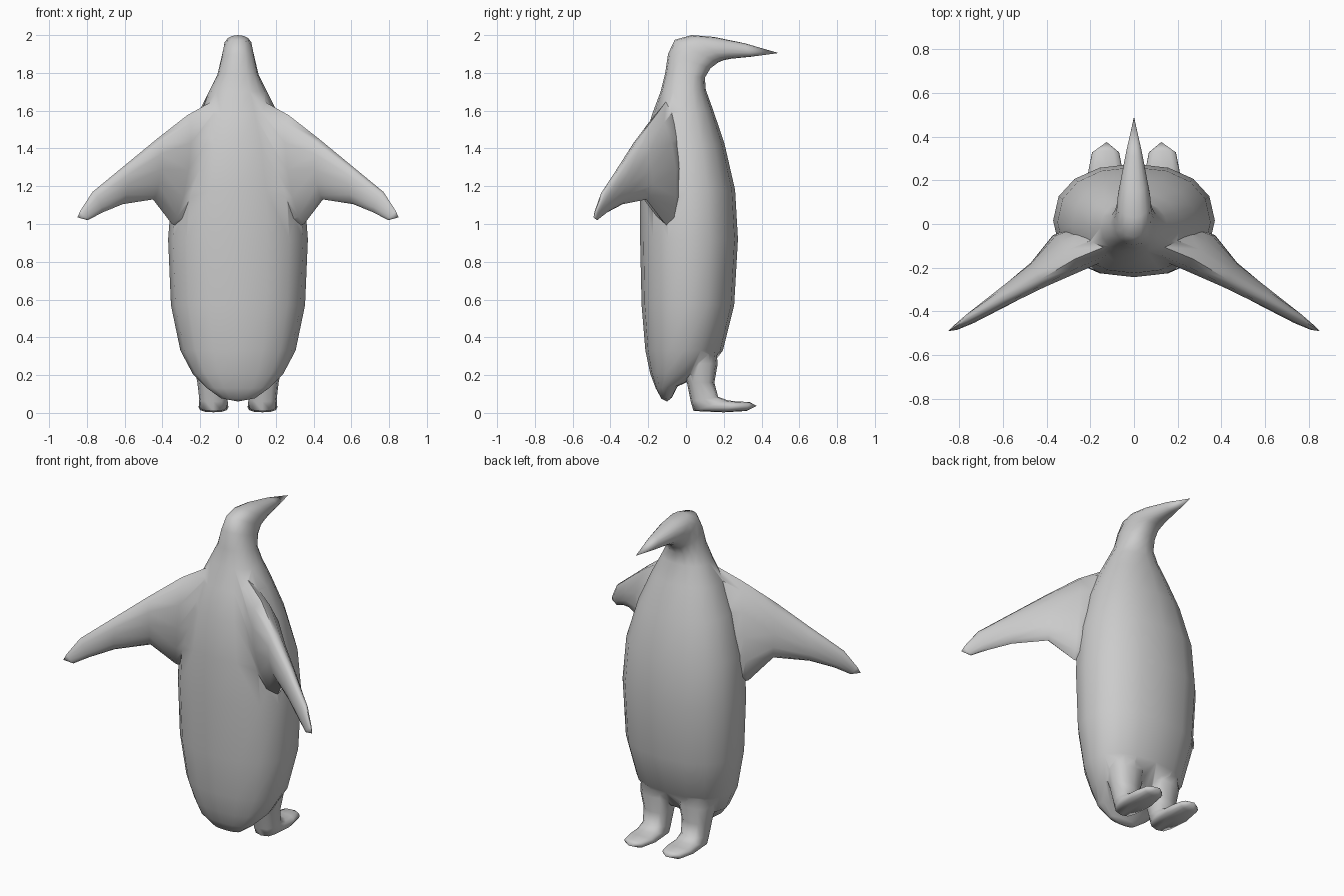
import bpy, bmesh, math
from mathutils import Vector

if "Cube" in bpy.data.objects:
    bpy.data.objects.remove(bpy.data.objects["Cube"])


def loft(name, start, rings, end, side=(1, 0, 0), power=2.0, n=16):
    """Skin through rings given as (edge point, opposite edge point, half width)."""
    bm = bmesh.new()
    side = Vector(side).normalized()
    loops = []
    for a, b, w in rings:
        a, b = Vector(a), Vector(b)
        mid, half = (a + b) / 2, (a - b) / 2
        loop = []
        for i in range(n):
            t = 2 * math.pi * i / n
            c, s = math.cos(t), math.sin(t)
            c = math.copysign(abs(c) ** (2 / power), c)
            s = math.copysign(abs(s) ** (2 / power), s)
            loop.append(bm.verts.new(mid + half * c + side * (w * s)))
        loops.append(loop)
    for p, q in zip(loops, loops[1:]):
        for i in range(n):
            j = (i + 1) % n
            bm.faces.new((p[i], p[j], q[j], q[i]))
    for point, loop in ((start, loops[0]), (end, loops[-1])):
        tip = bm.verts.new(point)
        for i in range(n):
            bm.faces.new((loop[i], loop[(i + 1) % n], tip))
    bmesh.ops.recalc_face_normals(bm, faces=bm.faces)
    mesh = bpy.data.meshes.new(name)
    bm.to_mesh(mesh)
    bm.free()
    obj = bpy.data.objects.new(name, mesh)
    bpy.context.collection.objects.link(obj)
    return obj


def spine(x, rows):
    """Rows of back y, z, front y, z, half width in the plane at x."""
    return [((x, r[0], r[1]), (x, r[2], r[3]), r[4]) for r in rows]


# Body from tail to beak: one continuous skin
body = loft("body", (0, -0.10, 0.06), spine(0, [
    (-0.13, 0.075, -0.075, 0.08, 0.09),
    (-0.16, 0.13, -0.045, 0.14, 0.17),
    (-0.19, 0.21, 0.10, 0.205, 0.24),
    (-0.215, 0.33, 0.195, 0.33, 0.305),
    (-0.235, 0.57, 0.255, 0.57, 0.355),
    (-0.243, 0.92, 0.275, 0.92, 0.37),
    (-0.243, 1.18, 0.26, 1.18, 0.35),
    (-0.225, 1.42, 0.205, 1.42, 0.285),
    (-0.18, 1.58, 0.145, 1.60, 0.21),
    (-0.135, 1.70, 0.105, 1.71, 0.152),
    (-0.11, 1.80, 0.10, 1.775, 0.11),
    (-0.095, 1.90, 0.13, 1.825, 0.092),
    (-0.06, 1.975, 0.17, 1.855, 0.08),
    (0.03, 2.0, 0.20, 1.867, 0.076),
    (0.15, 1.99, 0.24, 1.875, 0.062),
    (0.31, 1.957, 0.34, 1.885, 0.037),
]), (0, 0.49, 1.905), power=2.25)

# Legs and flippers, one pair each
for sign, tag in ((1, "right"), (-1, "left")):
    leg = loft(tag + "_leg", (sign * 0.14, 0.05, 0.46), spine(sign * 0.13, [
        (-0.06, 0.42, 0.15, 0.42, 0.11),
        (-0.03, 0.26, 0.168, 0.26, 0.105),
        (0.005, 0.16, 0.15, 0.16, 0.085),
        (0.025, 0.06, 0.17, 0.085, 0.075),
        (0.04, 0.01, 0.22, 0.067, 0.077),
        (0.20, 0.003, 0.27, 0.06, 0.08),
        (0.32, 0.01, 0.335, 0.058, 0.062),
    ]), (sign * 0.125, 0.375, 0.037), power=2.5, n=12)

    sections = [
        ((0.10, -0.09, 1.67), (0.20, -0.05, 0.95), 0.09),
        ((0.27, -0.16, 1.575), (0.35, -0.11, 1.00), 0.095),
        ((0.43, -0.255, 1.45), (0.45, -0.21, 1.13), 0.06),
        ((0.60, -0.345, 1.31), (0.61, -0.335, 1.105), 0.042),
        ((0.77, -0.44, 1.17), (0.72, -0.42, 1.06), 0.026),
        ((0.835, -0.48, 1.07), (0.795, -0.47, 1.02), 0.011),
    ]
    flip = lambda p: (p[0] * sign, p[1], p[2])
    flipper = loft(tag + "_flipper", flip((0.08, -0.05, 1.3)),
                   [(flip(a), flip(b), w) for a, b, w in sections],
                   flip((0.85, -0.49, 1.035)),
                   side=(0.5 * sign, 0.86, 0), n=12)

    # Fuse into the body
    for part in (leg, flipper):
        mod = body.modifiers.new("fuse", 'BOOLEAN')
        mod.operation = 'UNION'
        mod.solver = 'EXACT'
        mod.object = part
        bpy.context.view_layer.objects.active = body
        bpy.ops.object.modifier_apply(modifier=mod.name)
        bpy.data.objects.remove(part)

# Smooth shading
bpy.ops.object.select_all(action='DESELECT')
body.select_set(True)
bpy.context.view_layer.objects.active = body
bpy.ops.object.shade_smooth_by_angle(angle=math.radians(60))
body.name = "penguin_body"
